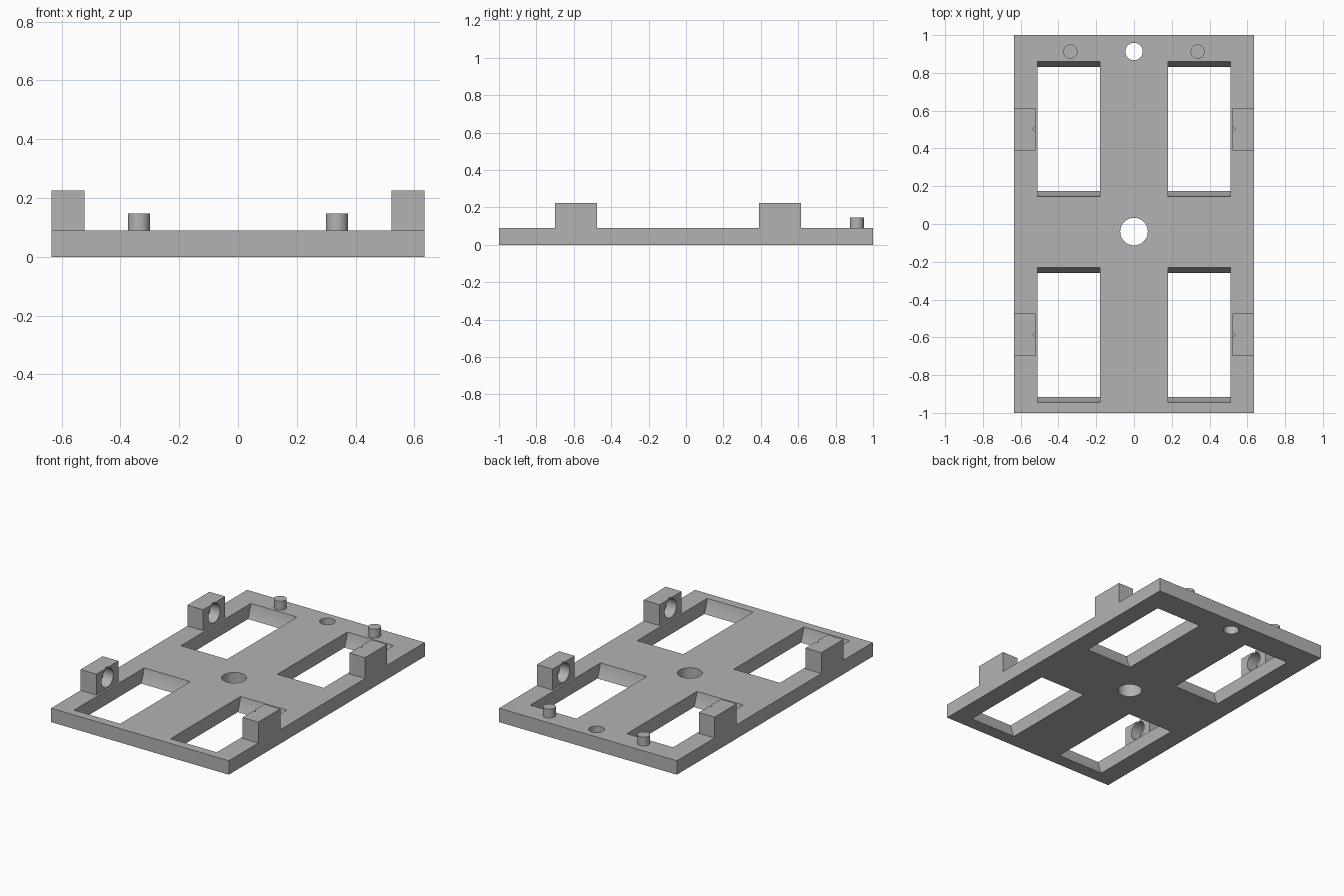
import bpy
from math import pi, radians

if "Cube" in bpy.data.objects:
    bpy.data.objects.remove(bpy.data.objects["Cube"], do_unlink=True)

grey = bpy.data.materials.new("plain grey")
grey.use_nodes = True
colour = (0.45, 0.45, 0.45, 1)
grey.diffuse_color = colour
grey.node_tree.nodes["Principled BSDF"].inputs["Base Color"].default_value = colour

HALF_W, THICK, AXLE_Z = 0.635, 0.09, 0.158
AXLES = (0.5025, -0.5875)


def finish(obj, name):
    obj.name = name
    obj.data.materials.append(grey)
    return obj


def box(name, x, y, z):
    """Box from (low, high) pairs."""
    spans = (x, y, z)
    bpy.ops.mesh.primitive_cube_add(size=1, location=[(a + b) / 2 for a, b in spans])
    obj = bpy.context.object
    obj.scale = [b - a for a, b in spans]
    bpy.ops.object.transform_apply(location=False, rotation=False, scale=True)
    return finish(obj, name)


def cylinder(name, loc, radius, depth, along_x=False, sides=48):
    bpy.ops.mesh.primitive_cylinder_add(
        vertices=sides, radius=radius, depth=depth, location=loc,
        rotation=(0, pi / 2 if along_x else 0, 0))
    return finish(bpy.context.object, name)


def combine(target, tool, operation):
    mod = target.modifiers.new(operation, "BOOLEAN")
    mod.operation, mod.solver, mod.object = operation, "EXACT", tool
    bpy.context.view_layer.objects.active = target
    bpy.ops.object.modifier_apply(modifier=mod.name)
    bpy.data.objects.remove(tool, do_unlink=True)


# Flat base plate
plate = box("base_plate", (-HALF_W, HALF_W), (-1, 1), (0, THICK))

for side in (-1, 1):
    for y in AXLES:
        # Axle block, flush with the plate edge
        xs = sorted((side * 0.522, side * HALF_W))
        combine(plate, box("axle_block", xs, (y - 0.1125, y + 0.1125), (0.05, 0.225)), "UNION")
        # Blind axle socket in the inner face
        combine(plate, cylinder("socket", (side * 0.542, y, AXLE_Z), 0.06, 0.1, True), "DIFFERENCE")
        # Small V notch above the socket
        combine(plate, cylinder("notch", (side * 0.522, y, 0.22), 0.015, 0.04, sides=4), "DIFFERENCE")
        # Wheel opening with rounded ends
        combine(plate, cylinder("wheel_well", (side * 0.345, y, AXLE_Z), 0.364, 0.33, True, 96), "DIFFERENCE")

# Round through holes on the centre line
for y, radius in ((-0.04, 0.073), (0.913, 0.046)):
    combine(plate, cylinder("hole", (0, y, 0.05), radius, 0.3), "DIFFERENCE")

# Locating pegs at the back
for side in (-1, 1):
    combine(plate, cylinder("peg", (side * 0.337, 0.913, 0.1085), 0.0375, 0.077), "UNION")

bpy.ops.object.select_all(action="DESELECT")
plate.select_set(True)
bpy.context.view_layer.objects.active = plate
bpy.ops.object.shade_smooth_by_angle(angle=radians(30))
